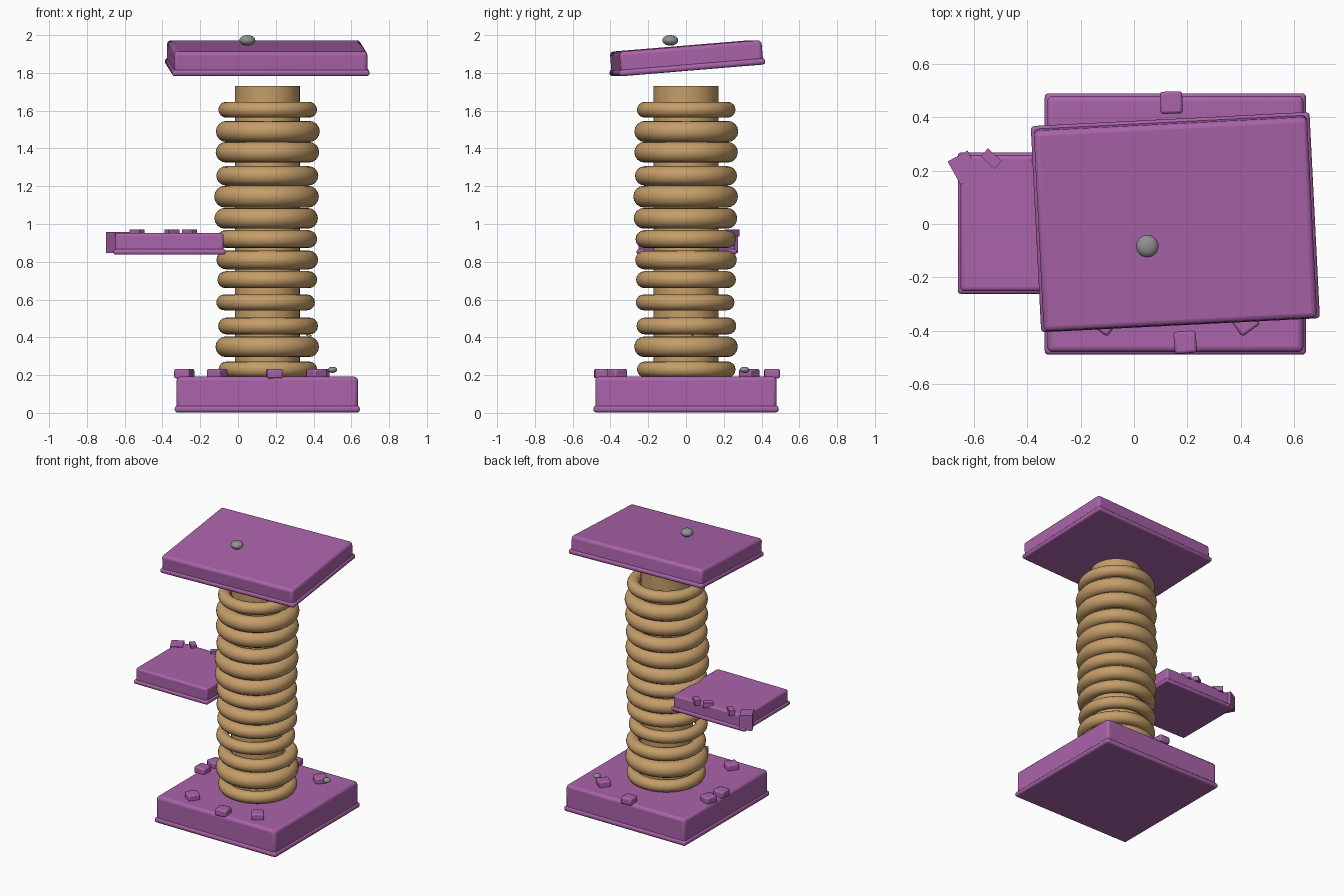
import bpy, math
from mathutils import Euler, Vector

if "Cube" in bpy.data.objects:
    bpy.data.objects.remove(bpy.data.objects["Cube"])


def material(name, rgb):
    m = bpy.data.materials.new(name)
    m.diffuse_color = (*rgb, 1)
    m.use_nodes = True
    m.node_tree.nodes["Principled BSDF"].inputs["Base Color"].default_value = m.diffuse_color
    return m


PURPLE = material("purple carpet", (0.40, 0.125, 0.40))
TAN = material("tan rope", (0.56, 0.34, 0.14))
GREY = material("grey bead", (0.28, 0.28, 0.29))


def finish(name, mat, angle=35):
    o = bpy.context.object
    o.name = name
    o.data.materials.append(mat)
    bpy.ops.object.shade_smooth_by_angle(angle=math.radians(angle))
    return o


def box(name, loc, size, rot=(0, 0, 0), bevel=0.0, segments=3, mat=PURPLE):
    bpy.ops.mesh.primitive_cube_add(size=1, location=loc, rotation=rot)
    o = bpy.context.object
    o.scale = size
    bpy.ops.object.transform_apply(location=False, rotation=False, scale=True)
    if bevel:
        b = o.modifiers.new("bevel", "BEVEL")
        b.width, b.segments = bevel, segments
    return finish(name, mat)


def platform(name, center, size, lip, rot=(0, 0, 0), bevel=0.02):
    """Carpeted board with a rounded trim lip around its bottom edge."""
    sx, sy, sz = size
    turn = Euler(rot).to_matrix()
    c = Vector(center)
    box(name, c + turn @ Vector((0, 0, 0.004)), (sx - 0.02, sy - 0.02, sz - 0.008), rot, bevel)
    low = turn @ Vector((0, 0, -sz / 2 + lip / 2))
    box(name + "_trim", c + low, (sx, sy, lip), rot, lip * 0.42)


def bead(name, loc, r, h):
    bpy.ops.mesh.primitive_uv_sphere_add(segments=24, ring_count=12, radius=1, location=loc)
    bpy.context.object.scale = (r, r, h)
    finish(name, GREY, 60)


# Three platforms
CX = 0.155
platform("base", (CX, 0, 0.097), (0.98, 0.98, 0.19), 0.036)
platform("side_shelf", (-0.363, 0.003, 0.895), (0.595, 0.53, 0.115), 0.03, bevel=0.015)
platform("top_perch", (CX, 0.003, 1.878), (1.046, 0.776, 0.13), 0.034,
         (math.radians(4.7), 0, math.radians(2.9)))

# Post
bpy.ops.mesh.primitive_cylinder_add(vertices=48, radius=0.172, depth=1.63, location=(CX, 0, 0.915))
finish("post", TAN)

# Rope windings: height, thickness, sideways drift
rings = [(0.23, 0.042, 0.003), (0.35, 0.055, 0.0), (0.46, 0.045, 0.004), (0.585, 0.042, -0.009),
         (0.705, 0.045, 0.0), (0.81, 0.05, 0.0), (0.92, 0.047, -0.002), (1.03, 0.055, -0.006),
         (1.145, 0.058, -0.004), (1.255, 0.051, 0.0), (1.38, 0.055, 0.001),
         (1.49, 0.056, 0.003), (1.605, 0.042, 0.002)]
for i, (z, r, dx) in enumerate(rings):
    bpy.ops.mesh.primitive_torus_add(major_radius=0.219, minor_radius=r, major_segments=64,
                                     minor_segments=16, location=(CX + dx, dx * 0.5, z))
    finish(f"rope_winding_{i + 1}", TAN, 60)

# Loose rope fibre
box("rope_fibre", (0.375, 0.035, 0.41), (0.03, 0.01, 0.012), (0, 0.4, 0), mat=TAN)

# Tufts scattered on the base, turned to face the post
tufts = [(-0.295, 0.015), (-0.28, 0.14), (0.14, 0.455), (0.43, 0.335),
         (-0.11, -0.365), (0.192, -0.443), (0.415, -0.365)]
for i, (x, y) in enumerate(tufts):
    box(f"base_tuft_{i + 1}", (x, y, 0.208), (0.083, 0.083, 0.05),
        (0, 0, math.atan2(y, x - CX)), 0.01, 2)

# Tufts along the back edge of the shelf and the patch on its corner
for i, (x, turn) in enumerate([(-0.535, -42), (-0.35, 35), (-0.257, -40)]):
    box(f"shelf_tuft_{i + 1}", (x, 0.245, 0.952), (0.07, 0.04, 0.036),
        (0, 0, math.radians(turn)))
box("shelf_corner_patch", (-0.637, 0.211, 0.902), (0.085, 0.1, 0.11), (0, 0, math.radians(29)))

# Beads
bead("top_bead", (0.05, -0.083, 1.972), 0.042, 0.028)
bead("base_bead", (0.50, 0.31, 0.228), 0.025, 0.016)
